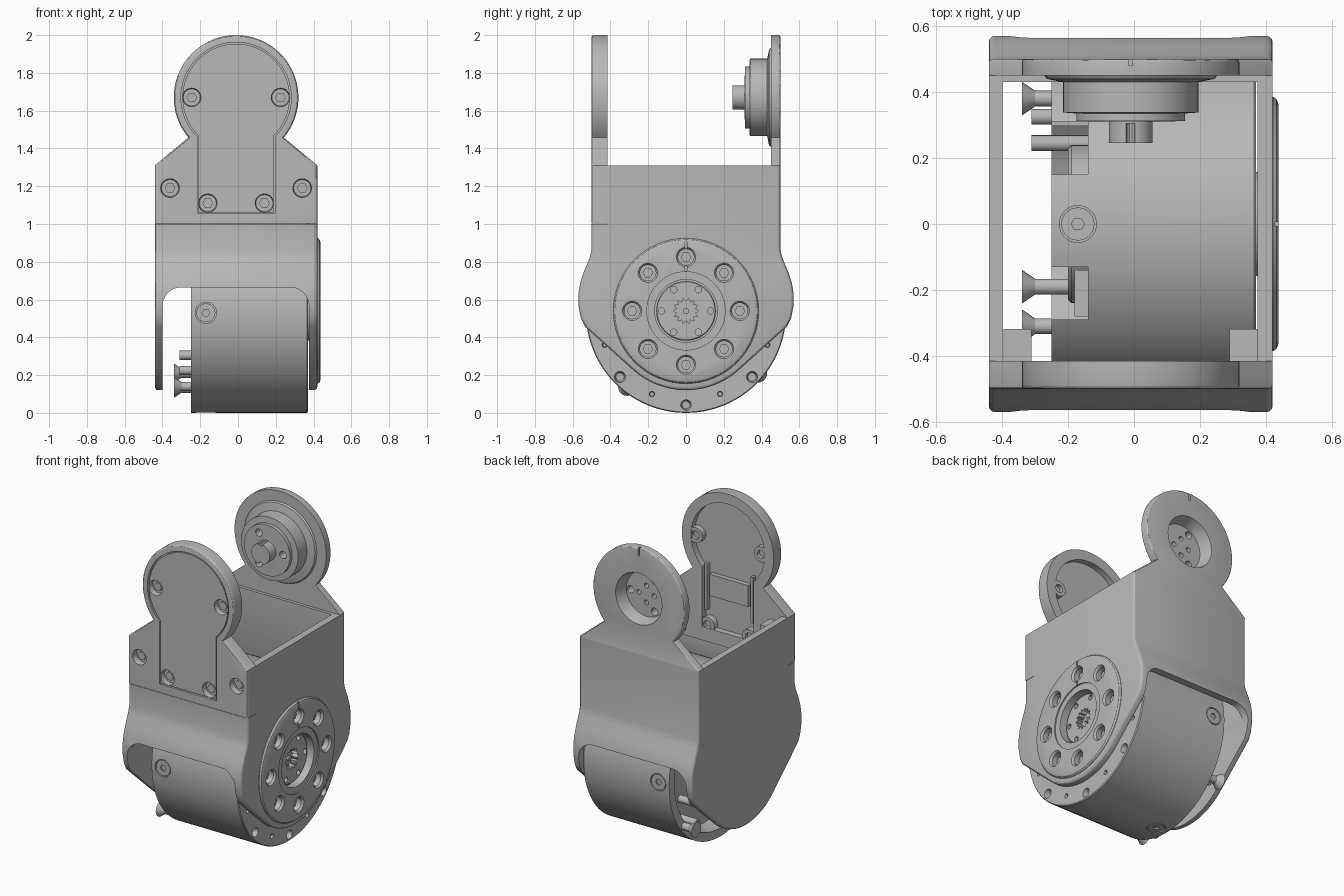
import bpy, bmesh
from math import sin, cos, acos, pi, radians, degrees
from mathutils import Vector

if "Cube" in bpy.data.objects:
    bpy.data.objects.remove(bpy.data.objects["Cube"])

GREY = (0.48, 0.48, 0.48, 1)
mat = bpy.data.materials.new("satin grey")
mat.use_nodes = True
mat.diffuse_color = GREY
mat.node_tree.nodes["Principled BSDF"].inputs["Base Color"].default_value = GREY
parts = []


def arc(cu, cv, r, a0, a1, n):
    angles = [radians(a0 + (a1 - a0) * i / n) for i in range(n + 1)]
    return [(cu + r * cos(a), cv + r * sin(a)) for a in angles]


def circle(c, r, n=48):
    return arc(c[0], c[1], r, 0, 360, n)[:-1]


def place(axis, p, u, v):
    return {"x": (p, u, v), "y": (u, p, v), "z": (u, v, p)}[axis]


def loft(name, axis, sections, bevel=0, keep=None):
    """Join matching 2D loops along an axis; optionally round chosen edges."""
    bm = bmesh.new()
    rings = [[bm.verts.new(place(axis, p, u, v)) for u, v in pts] for p, pts in sections]
    bm.faces.new(rings[0])
    bm.faces.new(rings[-1])
    n = len(rings[0])
    for a, b in zip(rings, rings[1:]):
        for i in range(n):
            j = (i + 1) % n
            bm.faces.new((a[i], a[j], b[j], b[i]))
    bmesh.ops.recalc_face_normals(bm, faces=bm.faces[:])
    if bevel:
        edges = [e for e in bm.edges if keep(e.verts[0].co, e.verts[1].co)]
        bmesh.ops.bevel(bm, geom=edges, offset=bevel, segments=3, profile=0.5,
                        affect="EDGES", clamp_overlap=True)
    me = bpy.data.meshes.new(name)
    bm.to_mesh(me)
    bm.free()
    ob = bpy.data.objects.new(name, me)
    bpy.context.collection.objects.link(ob)
    parts.append(ob)
    return ob


def prism(name, axis, pts, a, b, **kw):
    return loft(name, axis, [(a, pts), (b, pts)], **kw)


def lathe(name, axis, c, steps, n=48):
    return loft(name, axis, [(p, circle(c, r, n)) for p, r in steps])


def box(name, x, y, z):
    return prism(name, "z", [(x[0], y[0]), (x[1], y[0]), (x[1], y[1]), (x[0], y[1])], *z)


def cut(targets, cutter):
    cutter.hide_render = True
    for ob in targets:
        m = ob.modifiers.new("cut", "BOOLEAN")
        m.operation, m.solver, m.object = "DIFFERENCE", "EXACT", cutter
        dg = bpy.context.evaluated_depsgraph_get()
        me = bpy.data.meshes.new_from_object(ob.evaluated_get(dg))
        ob.modifiers.clear()
        ob.data = me
    parts.remove(cutter)
    bpy.data.objects.remove(cutter)


# Main bracket: side profile, hollowed out and arched for the motor
XL, XR, TOP = -0.44, 0.42, 1.31
half = [(0.5, TOP), (0.5, 0.86), (0.512, 0.815), (0.54, 0.75), (0.56, 0.69), (0.57, 0.63),
        (0.568, 0.56), (0.556, 0.5), (0.535, 0.457)] + arc(0, 0.54, 0.42, -48, -90, 12)
outline = half + [(-y, z) for y, z in reversed(half[:-1])]
bracket = prism("main_bracket", "x", outline, XL, XR, bevel=0.018,
                keep=lambda a, b: abs(a.x - b.x) < 1e-4 and not (a.z > 1.3 and b.z > 1.3))
inner = [(0.43, 1.5), (0.43, 0.87), (0.52, 0.66), (0.52, 0.5)]
cut([bracket], prism("cutter", "x", inner + [(-y, z) for y, z in reversed(inner)], -0.398, 0.374))
arch = [(-0.4, -0.1), (0.376, -0.1)] + arc(0.276, 0.565, 0.1, 0, 90, 8) + arc(-0.3, 0.565, 0.1, 90, 180, 8)
cut([bracket], prism("cutter", "y", arch, -0.7, 0.7))
cut([bracket], box("cutter", (-0.6, 0.6), (-0.7, -0.415), (1.0, 1.6)))

# Round-headed arm plates
HEAD = (-0.01, 1.67)
head = arc(*HEAD, 0.33, -40, 220, 56)
front_plate = prism("front_plate", "y", [(XL, 1.002), (XR, 1.002), (XR, TOP)] + head + [(XL, TOP)],
                    -0.5, -0.415, bevel=0.012,
                    keep=lambda a, b: a.y < -0.49 and b.y < -0.49 and a.z + b.z > 2.1)
back_plate = prism("back_plate", "y", [(XL, TOP), (XR, TOP)] + head, 0.45, 0.5, bevel=0.01,
                   keep=lambda a, b: a.y > 0.49 and b.y > 0.49 and a.z + b.z > 2.63)


def keyhole(r, w, bottom):
    a = degrees(acos(w / r))
    return [(HEAD[0] - w, bottom), (HEAD[0] + w, bottom)] + arc(*HEAD, r, -a, 180 + a, 48)


# Keyhole cover set in the front plate, with a pocket behind it
cut([front_plate], prism("cutter", "y", keyhole(0.292, 0.205, 1.055), -0.52, -0.482))
cover = prism("front_cover", "y", keyhole(0.284, 0.199, 1.061), -0.496, -0.478)
cut([front_plate], prism("cutter", "y", keyhole(0.265, 0.185, 1.09), -0.455, -0.4))
box("cover_strap", (-0.15, 0.13), (-0.46, -0.425), (1.3, 1.44))
for s in (-1, 1):
    x = HEAD[0] + s * 0.165
    box("cover_rib", (x - 0.008, x + 0.008), (-0.46, -0.425), (1.2, 1.5))
    for dx, z in ((0.235, 1.67), (0.35, 1.19), (0.15, 1.11)):
        c = (HEAD[0] + s * dx, z)
        boss = lathe("screw_boss", "y", c, [(-0.462, 0.05), (-0.418, 0.05)], 24)
        cut([boss], lathe("cutter", "y", c, [(-0.44, 0.026), (-0.4, 0.026)], 24))
        cut([front_plate, cover], lathe("cutter", "y", c, [(-0.52, 0.052), (-0.46, 0.045)], 24))
        lathe("cover_screw", "y", c, [(-0.465, 0.028), (-0.476, 0.028)], 6)
for x in (-0.395, 0.29):
    box("corner_block", (x, x + 0.084), (-0.42, -0.318), (1.04, 1.27))

# Pivot boss on the back plate
pivot = lathe("pivot_boss", "y", HEAD, [(0.455, 0.265), (0.44, 0.255), (0.43, 0.205), (0.338, 0.205),
              (0.335, 0.165), (0.312, 0.165), (0.31, 0.066), (0.245, 0.066)])
cut([back_plate, pivot], lathe("cutter", "y", HEAD, [(0.52, 0.172), (0.42, 0.145)]))
cut([back_plate], box("cutter", (-0.015, -0.005), (0.48, 0.52), (1.95, 2.1)))
for c in circle(HEAD, 0.115, 3):
    cut([pivot], lathe("cutter", "y", c, [(0.29, 0.024), (0.46, 0.024)], 16))
for c in circle(HEAD, 0.055, 4):
    cut([pivot], lathe("cutter", "y", c, [(0.35, 0.016), (0.46, 0.016)], 12))
for a in (0, 2):
    c = circle(HEAD, 0.066, 4)[a + 1]
    cut([pivot], lathe("cutter", "y", c, [(0.23, 0.014), (0.305, 0.014)], 10))

# Output flange on the right-hand wall with a ring of bolts
HUB = (0, 0.54)
flange = lathe("output_flange", "x", HUB, [(0.4, 0.385), (0.422, 0.385), (0.432, 0.378), (0.438, 0.362)], 64)
cut([flange], lathe("cutter", "x", HUB, [(0.43, 0.207), (0.5, 0.207)]))
cut([flange], box("cutter", (0.428, 0.5), (-0.006, 0.006), (0.75, 0.93)))
for c in circle(HUB, 0.285, 8):
    cut([flange, bracket], lathe("cutter", "x", c, [(0.385, 0.042), (0.425, 0.042), (0.45, 0.06)], 24))
    lathe("flange_bolt", "x", c, [(0.38, 0.028), (0.402, 0.028)], 6)

# Motor drum, open on the left
AXIS = (0, 0.53)
motor = lathe("motor_drum", "x", AXIS, [(-0.25, 0.53), (0.364, 0.53), (0.37, 0.525)], 96)
cut([motor], lathe("cutter", "x", AXIS, [(-0.3, 0.475), (-0.13, 0.475)], 64))
for y in (-0.29, 0.15):
    cut([motor], box("cutter", (-0.3, -0.14), (y, y + 0.16), (0.9, 1.2)))
cut([motor, bracket, flange], lathe("cutter", "x", HUB, [(0.33, 0.166), (0.5, 0.166)]))
for y, z, r in ((0, 0.042, 0.034), (0.35, 0.19, 0.036), (-0.35, 0.19, 0.036), (0.43, 0.36, 0.017),
                (-0.43, 0.36, 0.017), (0.18, 0.1, 0.017), (-0.18, 0.1, 0.017)):
    cut([motor], lathe("cutter", "x", (y, z), [(0.33, r * 0.6), (0.4, r)], 20))

# Output hub with a toothed bore
hub = lathe("output_hub", "x", HUB, [(0.32, 0.158), (0.385, 0.158), (0.39, 0.153)])
for c in circle(HUB, 0.13, 6):
    cut([hub], lathe("cutter", "x", c, [(0.36, 0.017), (0.4, 0.017)], 14))
teeth = [p for pair in zip(circle(HUB, 0.068, 28)[::2], circle(HUB, 0.05, 28)[1::2]) for p in pair]
cut([hub], prism("cutter", "x", teeth, 0.35, 0.4))
lathe("hub_pin", "x", HUB, [(0.34, 0.016), (0.375, 0.016)], 16)

# Radial screws around the drum
for axis, s in (("y", -1), ("y", 1), ("z", -1), ("z", 1)):
    mid = 0.53 if axis == "z" else 0
    c = (-0.17, 0) if axis == "z" else (-0.17, 0.53)
    at = lambda d: mid + s * d
    cut([motor], lathe("cutter", axis, c, [(at(0.515), 0.056), (at(0.56), 0.056)], 32))
    screw = lathe("drum_screw", axis, c, [(at(0.505), 0.05), (at(0.526), 0.05)], 32)
    cut([screw], lathe("cutter", axis, c, [(at(0.516), 0.02), (at(0.56), 0.02)], 6))

# Hardware inside the open end
lathe("inner_bearing", "x", AXIS, [(-0.14, 0.24), (-0.19, 0.24), (-0.2, 0.23)])
lathe("inner_shaft", "x", AXIS, [(-0.14, 0.07), (-0.235, 0.07)], 24)
box("circuit_board", (-0.18, -0.14), (-0.28, -0.14), (0.82, 0.95))
for c in ((0.245, 0.305), (0.325, 0.225)):
    lathe("guide_pin", "x", c, [(-0.12, 0.024), (-0.31, 0.024)], 20)
for c in ((-0.19, 0.13), (-0.31, 0.14), (0.38, 0.21)):
    lathe("loose_screw", "x", c, [(-0.12, 0.024), (-0.3, 0.024), (-0.338, 0.05), (-0.34, 0.05)], 20)

# Shared material and shading
bpy.ops.object.select_all(action="DESELECT")
for ob in parts:
    ob.data.materials.clear()
    ob.data.materials.append(mat)
    ob.select_set(True)
bpy.context.view_layer.objects.active = bracket
bpy.ops.object.shade_smooth_by_angle(angle=radians(30))
